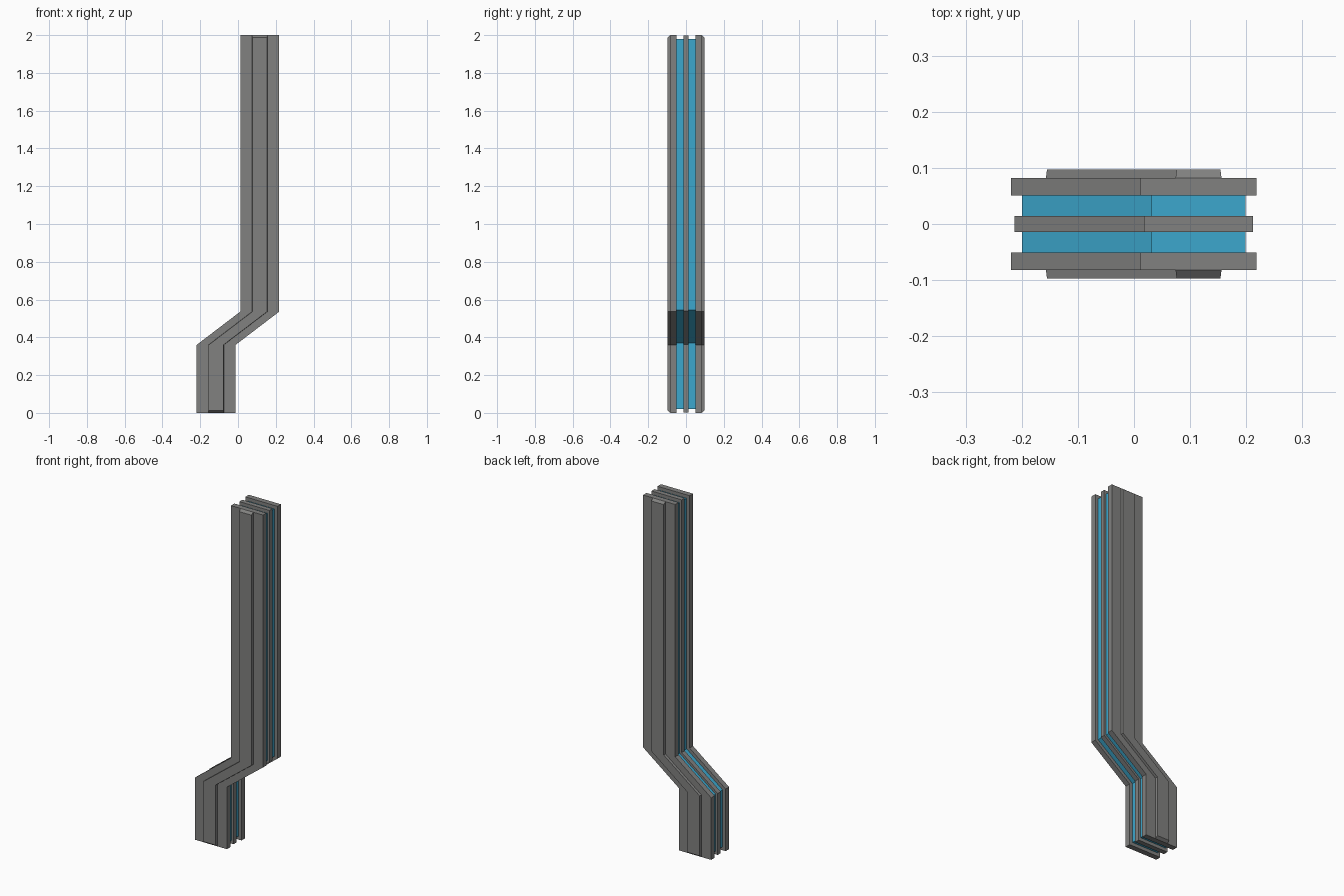
import bpy, bmesh

if "Cube" in bpy.data.objects:
    bpy.data.objects.remove(bpy.data.objects["Cube"])

def material(name, rgb):
    m = bpy.data.materials.new(name)
    m.diffuse_color = (*rgb, 1)
    m.use_nodes = True
    m.node_tree.nodes["Principled BSDF"].inputs["Base Color"].default_value = m.diffuse_color
    return m

GREY = material("dark grey", (0.22, 0.22, 0.215))
BLUE = material("bright blue", (0.046, 0.39, 0.61))

X_LOW, X_HIGH, WIDTH = -0.219, 0.012, 0.206   # left edges of both legs, leg width
Z_BENDS = (0.36, 0.536)

def outline(inset, end, miter=0.5):
    """Left/right point pairs up the dog-leg path, inset from its edges."""
    dz = inset * miter
    rows = []
    for x, z in ((X_LOW, end), (X_LOW, Z_BENDS[0]), (X_HIGH, Z_BENDS[1]), (X_HIGH, 2 - end)):
        d = dz if z in Z_BENDS else 0
        rows.append(((x + inset, z - d), (x + WIDTH - inset, z + d)))
    return rows

def slab(name, mat, y0, y1, rows0, rows1):
    """Solid between outline rows0 at y0 and rows1 at y1."""
    bm = bmesh.new()
    grid = [[[bm.verts.new((x, y, z)) for x, z in row] for row in rows]
            for y, rows in ((y0, rows0), (y1, rows1))]
    a, b = grid
    for i in range(3):
        for g in grid:
            bm.faces.new((g[i][0], g[i][1], g[i + 1][1], g[i + 1][0]))
        for s in (0, 1):
            bm.faces.new((a[i][s], a[i + 1][s], b[i + 1][s], b[i][s]))
    for i in (0, 3):
        bm.faces.new((a[i][0], a[i][1], b[i][1], b[i][0]))
    bmesh.ops.recalc_face_normals(bm, faces=bm.faces)
    me = bpy.data.meshes.new(name)
    bm.to_mesh(me)
    bm.free()
    me.materials.append(mat)
    bpy.context.collection.objects.link(bpy.data.objects.new(name, me))

# centre plate
mid = outline(0.006, 0.001)
slab("centre_plate", GREY, -0.014, 0.014, mid, mid)

# mirrored layers: blue core, outer plate, raised rib with tapered ends
core = outline(0.019, 0.02)
plate = outline(0, 0)
rib_base = outline(0.062, 0.0, 0)
rib_face = outline(0.064, 0.012, 0)
for side, s in (("front", -1), ("back", 1)):
    slab(side + "_core", BLUE, s * 0.014, s * 0.0505, core, core)
    slab(side + "_plate", GREY, s * 0.0505, s * 0.082, plate, plate)
    slab(side + "_rib", GREY, s * 0.082, s * 0.097, rib_base, rib_face)
